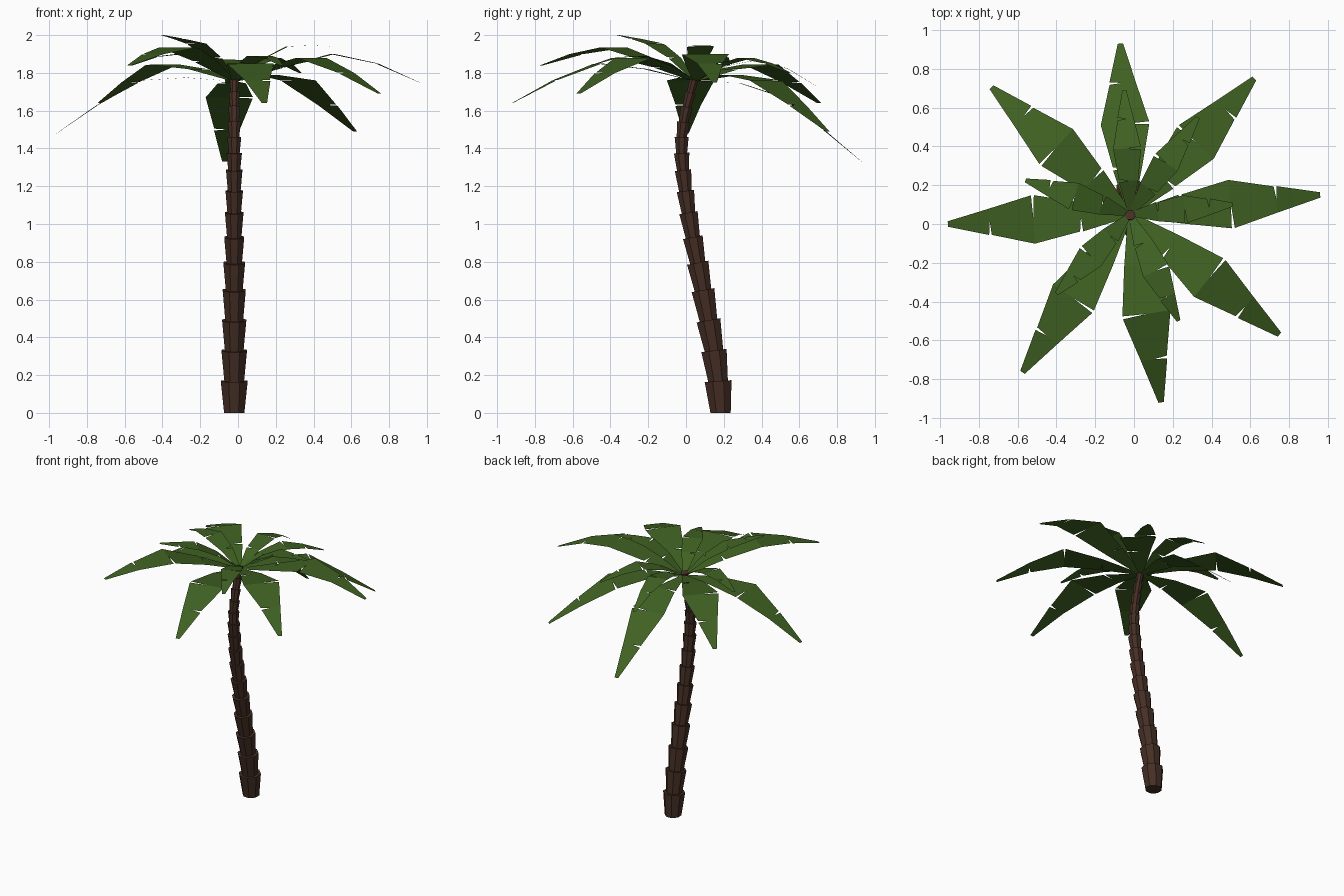
import bpy, bmesh, math
from mathutils import Vector

if "Cube" in bpy.data.objects:
    bpy.data.objects.remove(bpy.data.objects["Cube"])


def material(name, rgb):
    m = bpy.data.materials.new(name)
    m.diffuse_color = (*rgb, 1)
    m.use_nodes = True
    m.node_tree.nodes["Principled BSDF"].inputs["Base Color"].default_value = m.diffuse_color
    return m


def finish(name, bm, mat):
    me = bpy.data.meshes.new(name)
    bm.to_mesh(me)
    bm.free()
    me.materials.append(mat)
    ob = bpy.data.objects.new(name, me)
    bpy.context.collection.objects.link(ob)
    return ob


bark = material("bark", (0.06, 0.028, 0.018))
leaf = material("leaf", (0.05, 0.12, 0.016))

# Trunk: stacked flared eight-sided rings along a curved path (y, z, top radius)
CX = -0.02
path = [(.183, 0, .078), (.170, .168, .077), (.148, .33, .073), (.119, .49, .069),
        (.090, .65, .066), (.062, .795, .062), (.036, .93, .057), (.013, 1.06, .053),
        (-.003, 1.175, .050), (-.016, 1.285, .047), (-.023, 1.375, .044),
        (-.023, 1.46, .040), (-.013, 1.54, .037), (.004, 1.62, .034),
        (.024, 1.695, .031), (.046, 1.775, .027)]
SIDES = 8


def ring(bm, centre, direction, radius):
    v = Vector((0, direction.z, -direction.y))
    u = Vector((1, 0, 0))
    out = []
    for k in range(SIDES):
        a = 2 * math.pi * (k + .5) / SIDES
        out.append(bm.verts.new(centre + (u * math.cos(a) + v * math.sin(a)) * radius))
    return out


bm = bmesh.new()
for i in range(len(path) - 1):
    (y0, z0, r0), (y1, z1, r1) = path[i], path[i + 1]
    p, q = Vector((CX, y0, z0)), Vector((CX, y1, z1))
    d = (q - p).normalized()
    if i == 0:
        lower = ring(bm, p, Vector((0, 0, 1)), .058)
    else:
        lower = ring(bm, p - d * .008, d, r1 * .76)
    upper = ring(bm, q, d, r1)
    for k in range(SIDES):
        n = (k + 1) % SIDES
        bm.faces.new((lower[k], lower[n], upper[n], upper[k]))
    bm.faces.new(upper)
    bm.faces.new(lower[::-1])
bmesh.ops.recalc_face_normals(bm, faces=bm.faces)
finish("trunk", bm, bark)

# Fronds: flat bent blades with small tears along alternating edges
ROOT = Vector((-.02, .05, 1.755))
STATIONS = (0, .27, .53, .77, 1)


def frond(name, tip_xy, heights, half_widths, flip):
    tip = Vector((*tip_xy, 0))
    base = Vector((ROOT.x, ROOT.y, 0))
    run = tip - base
    along = run.normalized()
    across = Vector((-along.y, along.x, 0))
    zs = (ROOT.z, *heights)
    mids = [base + run * t + Vector((0, 0, z)) for t, z in zip(STATIONS, zs)]
    bm = bmesh.new()
    for i in range(4):
        a, b = mids[i], mids[i + 1]
        step = (b - a).normalized()
        for side in (1, -1):
            # a tear pulls the edge corners of neighbouring panels apart
            torn = lambda j: .008 if 0 < j < 4 and (j % 2 == 0) == (side * flip > 0) else 0
            ea = a + across * side * half_widths[i] + step * torn(i)
            eb = b + across * side * half_widths[i + 1] - step * torn(i + 1)
            pts = [a, b, eb, ea] if side > 0 else [a, ea, eb, b]
            bm.faces.new([bm.verts.new(p) for p in pts])
    bmesh.ops.remove_doubles(bm, verts=bm.verts, dist=.0005)
    finish(name, bm, leaf)


big = (.012, .075, .125, .068, .014)
small = (.010, .05, .072, .042, .010)

# Tip position and the blade heights from root to tip
outer = [((-.07, .93), (1.745, 1.67, 1.50, 1.33)),
         ((.62, .75), (1.79, 1.76, 1.63, 1.49)),
         ((.96, .15), (1.83, 1.90, 1.85, 1.75)),
         ((.75, -.57), (1.83, 1.88, 1.80, 1.69)),
         ((.14, -.92), (1.82, 1.85, 1.76, 1.64)),
         ((-.575, -.765), (1.86, 1.935, 1.90, 1.84)),
         ((-.96, 0), (1.775, 1.76, 1.63, 1.48)),
         ((-.735, .705), (1.82, 1.845, 1.75, 1.64))]
inner = [((-.05, .69), (1.84, 1.87, 1.82, 1.73)),
         ((.33, .55), (1.84, 1.88, 1.85, 1.80)),
         ((.51, .10), (1.87, 1.94, 1.945, 1.94)),
         ((.23, -.50), (1.85, 1.89, 1.88, 1.84)),
         ((-.40, -.36), (1.88, 1.955, 1.98, 2.0)),
         ((-.56, .225), (1.85, 1.90, 1.885, 1.84))]

for n, (tip, hs) in enumerate(outer):
    frond(f"outer_frond_{n + 1}", tip, hs, big, 1 if n % 2 else -1)
for n, (tip, hs) in enumerate(inner):
    frond(f"inner_frond_{n + 1}", tip, hs, small, 1 if n % 2 else -1)
